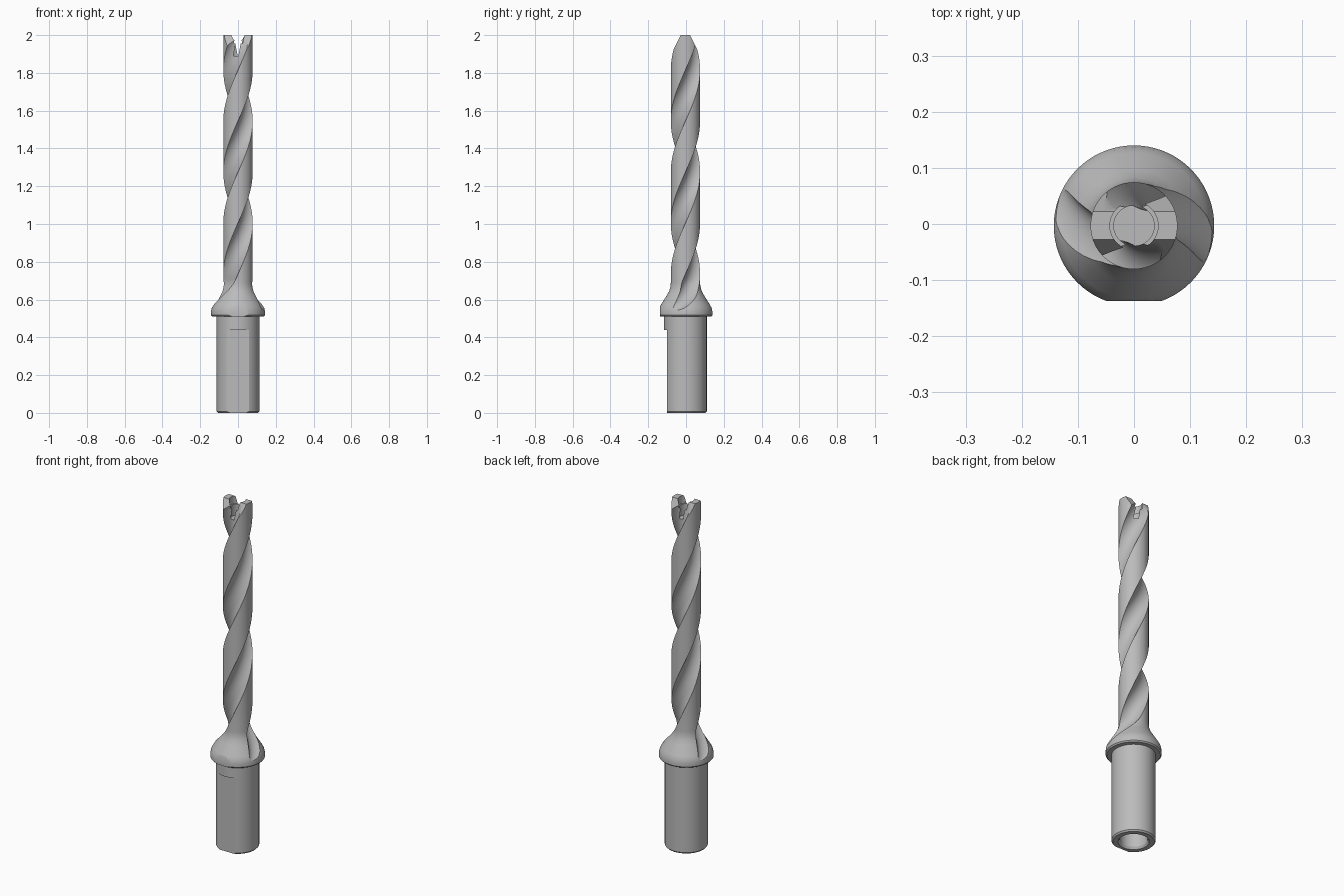
import bpy, bmesh, math
from math import sin, cos, pi

cube = bpy.data.objects.get("Cube")
if cube:
    bpy.data.objects.remove(cube, do_unlink=True)

CY = -0.003          # axis offset in y
LEAD = 1.08          # height of one full flute turn
SEG = 72

steel = bpy.data.materials.new("plain_steel")
steel.use_nodes = True
GREY = (0.5, 0.5, 0.5, 1)
steel.diffuse_color = GREY
steel.node_tree.nodes["Principled BSDF"].inputs["Base Color"].default_value = GREY


def loft(name, rings):
    """Skin a list of equal-length point rings and close both ends."""
    bm = bmesh.new()
    rows = [[bm.verts.new(p) for p in ring] for ring in rings]
    n = len(rows[0])
    for a, b in zip(rows, rows[1:]):
        for i in range(n):
            j = (i + 1) % n
            bm.faces.new((a[i], a[j], b[j], b[i]))
    bm.faces.new(rows[0])
    bm.faces.new(rows[-1])
    bmesh.ops.remove_doubles(bm, verts=bm.verts, dist=1e-6)
    bmesh.ops.recalc_face_normals(bm, faces=bm.faces)
    mesh = bpy.data.meshes.new(name)
    bm.to_mesh(mesh)
    bm.free()
    mesh.materials.append(steel)
    obj = bpy.data.objects.new(name, mesh)
    bpy.context.collection.objects.link(obj)
    return obj


def circle(r, z, cx=0, cy=CY, n=SEG):
    return [(cx + r * cos(2 * pi * i / n), cy + r * sin(2 * pi * i / n), z)
            for i in range(n)]


def lathe(name, profile):
    return loft(name, [circle(r, z) for r, z in profile])


def prism(name, yz, half):
    return loft(name, [[(x, y, z) for y, z in yz] for x in (-half, half)])


def carve(obj, cutters):
    """Subtract each cutter, then discard it."""
    for cutter in cutters:
        cutter.hide_render = True
        mod = obj.modifiers.new("cut", "BOOLEAN")
        mod.operation = "DIFFERENCE"
        mod.solver = "EXACT"
        mod.object = cutter
        bpy.context.view_layer.update()
        graph = bpy.context.evaluated_depsgraph_get()
        mesh = bpy.data.meshes.new_from_object(obj.evaluated_get(graph))
        obj.modifiers.clear()
        obj.data = mesh
        bpy.data.objects.remove(cutter, do_unlink=True)


def flute(side):
    """Twisted round-bottomed cutter that runs out through the collar."""
    rho, core, low, high, steps = 0.0773, 0.032, 0.54, 2.04, 100
    rings = []
    for k in range(steps + 1):
        z = low + (high - low) * k / steps
        runout = 0.113 * (max(0, 0.70 - z) / 0.16) ** 1.5
        turn = 2 * pi * (z - 1.68) / LEAD + side * pi
        d = core + rho + runout
        ring = []
        for i in range(48):
            a = 2 * pi * i / 48 + turn
            ring.append((d * cos(turn) + rho * cos(a),
                         CY + d * sin(turn) + rho * sin(a), z))
        rings.append(ring)
    return loft("flute_cutter", rings)


# Hollow shank with a clamping flat on the front
shank = lathe("shank", [
    (0, 0.28), (0.072, 0.24), (0.072, 0.012), (0.08, 0), (0.106, 0),
    (0.113, 0.008), (0.113, 0.52), (0, 0.52)])
carve(shank, [prism("flat_cutter", [
    (-0.1, -0.1), (-0.1, 0.44), (-0.3, 0.44), (-0.3, -0.1)], 0.2)])

# Collar and fluted drill body
body = lathe("fluted_body_and_collar", [
    (0, 0.51), (0.137, 0.51), (0.143, 0.517), (0.143, 0.535), (0.139, 0.555),
    (0.13, 0.572), (0.1, 0.62), (0.086, 0.645), (0.079, 0.67),
    (0.0775, 0.69), (0.0775, 2), (0, 2)])

# Flutes, collar flat, sloping tip faces and the stepped insert pocket
cutters = [flute(0), flute(1)]
cutters.append(prism("collar_flat_cutter", [
    (-0.137, 0.4), (-0.137, 0.7), (-0.3, 0.7), (-0.3, 0.4)], 0.3))
for s in (-1, 1):
    cutters.append(prism("tip_slope_cutter", [
        (CY + s * y, z) for y, z in
        ((0.015, 2.02), (0.09, 1.87), (0.2, 1.87), (0.2, 2.02))], 0.2))
cutters.append(loft("pocket_cutter", [circle(0.036, z) for z in (1.89, 2.05)]))
cutters.append(loft("pocket_step_cutter", [circle(0.043, z) for z in (1.955, 2.06)]))
carve(body, cutters)

# Smooth curved walls, keep machined edges crisp
for obj in (shank, body):
    bpy.ops.object.select_all(action="DESELECT")
    obj.select_set(True)
    bpy.context.view_layer.objects.active = obj
    bpy.ops.object.shade_smooth_by_angle(angle=math.radians(30))
